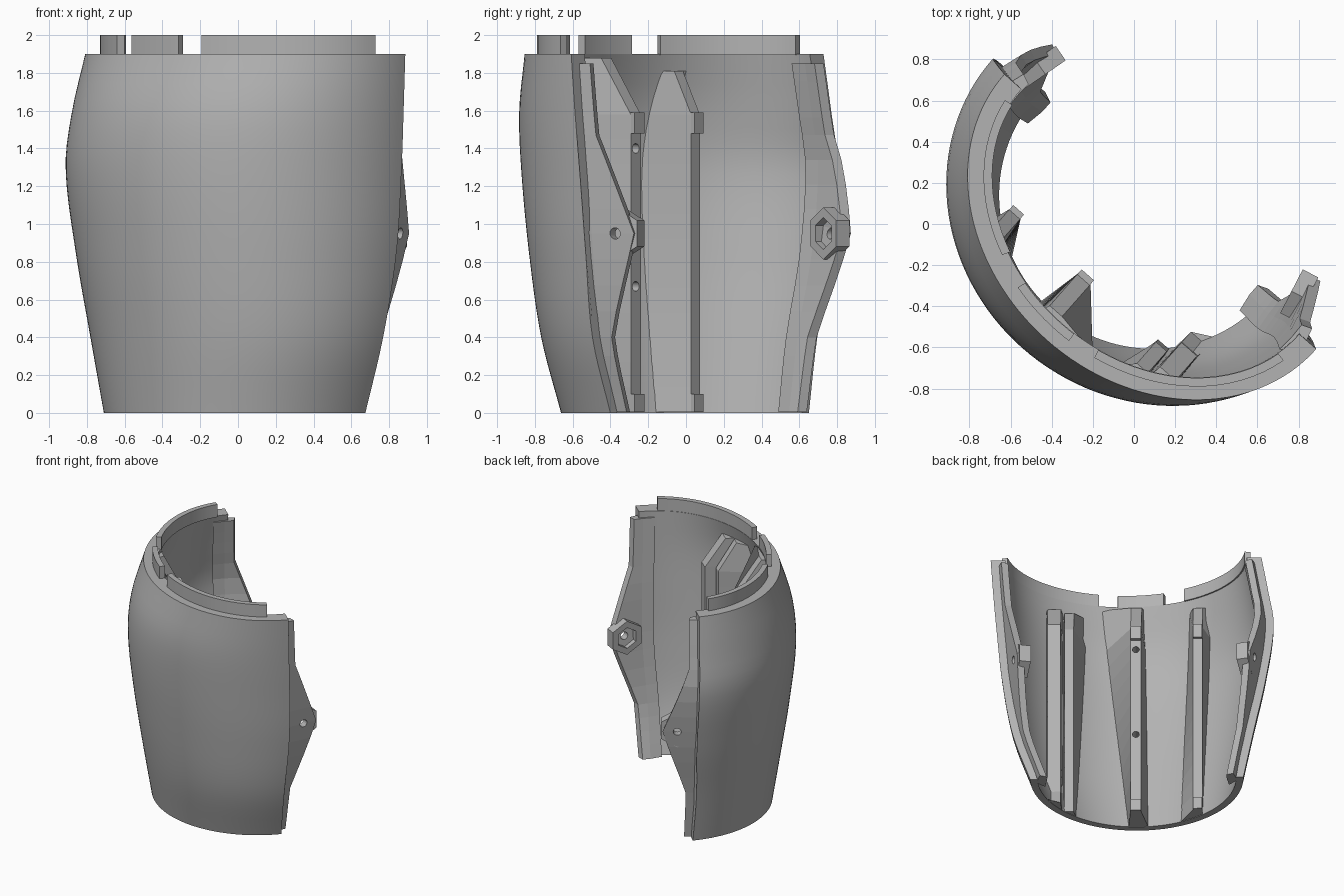
import bpy, bmesh, math
from mathutils import Vector, Matrix

if "Cube" in bpy.data.objects:
    bpy.data.objects.remove(bpy.data.objects["Cube"])

grey = bpy.data.materials.new("plain grey")
grey.use_nodes = True
grey.diffuse_color = (0.45, 0.45, 0.45, 1)
grey.node_tree.nodes["Principled BSDF"].inputs["Base Color"].default_value = (0.45, 0.45, 0.45, 1)

# Half-ellipse frame: ACROSS runs between the two open edges, BACK points to the closed side
ACROSS = Vector((0.75, -0.661, 0)).normalized()
BACK = Vector((-0.661, -0.75, 0)).normalized()
UP = Vector((0, 0, 1))
RIB_ORIGIN = Vector((.1, .1, 0))
RIM = 1.9
# height, centre x, centre y, half width, depth
RINGS = [(0, .078, .125, .795, .78), (.4, .093, .10, .90, .84),
         (.85, .10, .12, .985, .925), (1.3, .09, .12, 1.035, .96),
         (1.6, .107, .09, 1.026, .93), (RIM, .128, .06, 1.01, .833)]


def ring(z):
    """Smoothly interpolated centre, half width and depth at a height."""
    z = max(0, min(RIM, z))
    i = next(k for k in range(len(RINGS) - 1) if z <= RINGS[k + 1][0])
    p, q = RINGS[i], RINGS[i + 1]
    before, after = RINGS[max(i - 1, 0)], RINGS[min(i + 2, len(RINGS) - 1)]
    h = q[0] - p[0]
    u = (z - p[0]) / h
    out = []
    for c in range(1, 5):
        m0 = (q[c] - before[c]) / (q[0] - before[0]) * h
        m1 = (after[c] - p[c]) / (after[0] - p[0]) * h
        out.append((2*u**3 - 3*u*u + 1) * p[c] + (u**3 - 2*u*u + u) * m0
                   + (3*u*u - 2*u**3) * q[c] + (u**3 - u*u) * m1)
    return Vector((out[0], out[1], 0)), out[2], out[3]


def thickness(z):
    return .055 + .055 * min(z, RIM) / RIM


def place(d, n, z):
    """Point at d across and n back from the ring centre."""
    return ring(z)[0] + ACROSS * d + BACK * n + UP * z


def rib_point(d, n, z):
    """Point measured from the fixed, upright rib frame."""
    return RIB_ORIGIN + ACROSS * d + BACK * n + UP * z


def on_wall(angle, z, inset):
    c, a, b = ring(z)
    return place((a - inset) * math.cos(angle), (b - inset) * math.sin(angle), z)


def wall_depth(d, z):
    """How far back the inner wall lies at offset d, in the rib frame."""
    c, a, b = ring(z)
    shift = RIB_ORIGIN - c
    t = thickness(z)
    local = (d + shift.dot(ACROSS)) / (a - t)
    return (b - t) * math.sqrt(max(0, 1 - local ** 2)) - shift.dot(BACK)


def finish(name, bm, smooth=None):
    bmesh.ops.recalc_face_normals(bm, faces=bm.faces)
    mesh = bpy.data.meshes.new(name)
    bm.to_mesh(mesh)
    bm.free()
    mesh.materials.append(grey)
    obj = bpy.data.objects.new(name, mesh)
    bpy.context.collection.objects.link(obj)
    if smooth:
        bpy.ops.object.select_all(action='DESELECT')
        obj.select_set(True)
        bpy.context.view_layer.objects.active = obj
        bpy.ops.object.shade_smooth_by_angle(angle=math.radians(smooth))
    return obj


def loft(name, sections, smooth=None):
    """Closed solid through a row of equal-sized outlines."""
    bm = bmesh.new()
    rows = [[bm.verts.new(p) for p in s] for s in sections]
    n = len(rows[0])
    for r, s in zip(rows, rows[1:]):
        for i in range(n):
            bm.faces.new((r[i], r[(i + 1) % n], s[(i + 1) % n], s[i]))
    bm.faces.new(rows[0])
    bm.faces.new(rows[-1])
    return finish(name, bm, smooth)


def prism(name, start, axis, length, radius, sides):
    bm = bmesh.new()
    turn = axis.to_track_quat('Z', 'Y').to_matrix().to_4x4()
    bmesh.ops.create_cone(bm, cap_ends=True, segments=sides, radius1=radius, radius2=radius,
                          depth=length, matrix=Matrix.Translation(start + axis * length / 2) @ turn)
    return finish(name, bm)


def cut(obj, cutter):
    mod = obj.modifiers.new("cut", 'BOOLEAN')
    mod.operation = 'DIFFERENCE'
    mod.solver = 'EXACT'
    mod.object = cutter
    cutter.hide_render = True
    cutter.hide_viewport = True


# Curved outer shell
levels = [RIM * k / 24 for k in range(25)]
sections = []
for k in range(65):
    t = math.pi * k / 64
    sections.append([on_wall(t, z, 0) for z in levels]
                    + [on_wall(t, z, thickness(z)) for z in reversed(levels)])
loft("shell", sections, 30)

# Raised lip in three lengths round the rim
for name, first, last, inset in (("lip_front", 11, 76, .065), ("lip_middle", 85, 107, .065),
                                 ("lip_side", 118, 173, .078)):
    sections = []
    for k in range(17):
        t = math.radians(first + (last - first) * k / 16)
        sections.append([on_wall(t, RIM, inset + i) + UP * h for i, h in
                         ((0, -.004), (0, .1), (.042, .1), (.042, -.004))])
    loft(name, sections, 30)

# Pointed flanges along both open edges, each with a bolt hole and a hexagonal nut pocket
FLANGE = [(.005, .05), (.4, .065), (.95, .235), (1.47, .065), (1.85, .06)]
for side, s in (("left", 1), ("right", -1)):
    sections = []
    for (z0, p0), (z1, p1) in zip(FLANGE, FLANGE[1:]):
        for k in range(4):
            sections.append((z0 + (z1 - z0) * k / 4, p0 + (p1 - p0) * k / 4))
    sections.append(FLANGE[-1])
    outlines = []
    for z, p in sections:
        a = ring(z)[1]
        tip = .06 + .3 * p
        root = .11 + .02 * z / RIM
        outline = ((.05, .06), (.06, 0), (tip, -p), (tip + .05, -p + .02), (.125, .03), (root, .12))
        outlines.append([place(s * (a - i), n, z) for i, n in outline])
    flange = loft("flange_" + side, outlines)

    inward = (ACROSS * -s + BACK * .25).normalized()
    seat = place(s * (ring(.95)[1] - .12), -.125, .95)
    nut = prism("nut_pocket_" + side, seat, inward, .085, .138, 6)
    cut(nut, prism("pocket_cutter_" + side, seat + inward * .035, inward, .1, .085, 6))
    hole = prism("bolt_cutter_" + side, seat - inward * .2, inward, .5, .03, 16)
    cut(nut, hole)
    cut(flange, hole)

# Inner ribs: name, offset, tip depth, tip width, (low, high) flare to each side, top
RIBS = [("side_rib", -.475, .485, .07, (.11, .03), (0, .07), 1.81),
        ("centre_rib", -.014, .50, .08, (.02, .23), (.05, .02), 1.88),
        ("front_rib", .485, .50, .07, (.01, .01), (.02, .10), 1.8),
        ("edge_rib", .595, .42, .10, (.01, .01), (.01, .01), 1.8)]
SHOULDER = 1.58
for name, d, tip, w, plus, minus, top in RIBS:
    heights = [.004 + (SHOULDER - .004) * k / 12 for k in range(13)] + [top]
    sections = []
    for z in heights:
        grow = z / top
        left, right = d + w / 2, d - w / 2
        wide_l = left + plus[0] + (plus[1] - plus[0]) * grow
        wide_r = right - minus[0] - (minus[1] - minus[0]) * grow
        deepest = wall_depth(d, z) - .03
        front = deepest if z == top else min(tip, deepest)
        sections.append([rib_point(left, front, z),
                         rib_point(wide_l, wall_depth(wide_l, z) + .025, z),
                         rib_point(wide_r, wall_depth(wide_r, z) + .025, z),
                         rib_point(right, front, z)])
    rib = loft(name, sections)

    # Raised pads at the foot and shoulder of the two main ribs
    if name in ("side_rib", "centre_rib"):
        for pad, low, high in (("foot", .004, .1), ("shoulder", 1.48, 1.59)):
            loft(name + "_" + pad, [[rib_point(d + x, tip + n, z) for x, n in
                 ((-w / 2, -.025), (w / 2, -.025), (w / 2, .03), (-w / 2, .03))]
                 for z in (low, high)])

    # Screw holes in the centre rib
    if name == "centre_rib":
        for z in (.67, 1.4):
            cut(rib, prism("screw_cutter", rib_point(d, tip - .05, z), BACK, .2, .026, 16))
